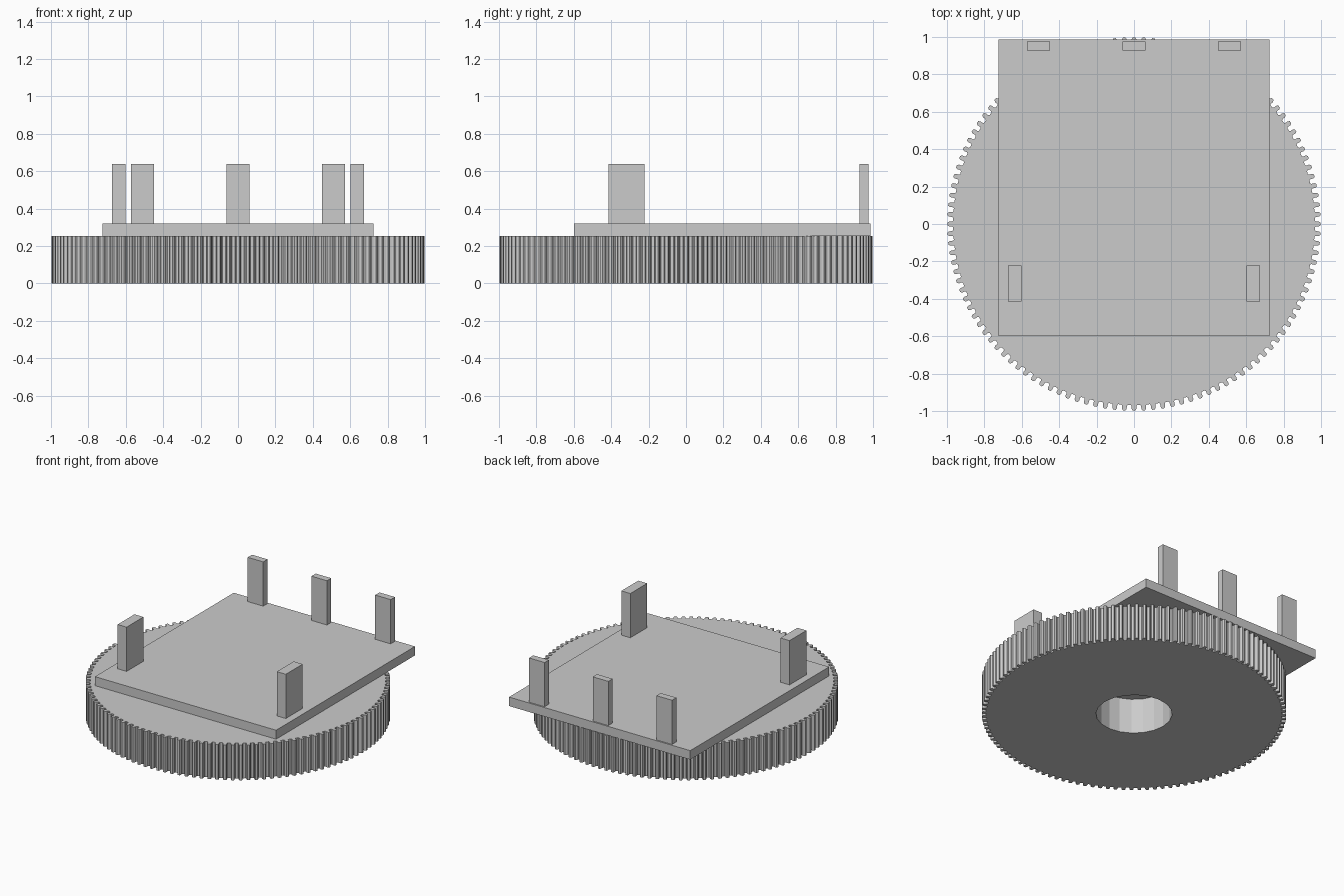
import bpy, bmesh
from math import sin, cos, tau

if "Cube" in bpy.data.objects:
    bpy.data.objects.remove(bpy.data.objects["Cube"], do_unlink=True)

grey = bpy.data.materials.new("plain grey")
grey.use_nodes = True
COLOUR = (0.6, 0.6, 0.6, 1)
grey.diffuse_color = COLOUR
grey.node_tree.nodes["Principled BSDF"].inputs["Base Color"].default_value = COLOUR

GEAR_TOP, PLATE_TOP, POST_TOP = 0.255, 0.32, 0.64
TEETH, BORE_SIDES, BORE_RADIUS = 120, 20, 0.25


def add_object(name, bm):
    bmesh.ops.recalc_face_normals(bm, faces=bm.faces)
    mesh = bpy.data.meshes.new(name)
    bm.to_mesh(mesh)
    bm.free()
    mesh.materials.append(grey)
    obj = bpy.data.objects.new(name, mesh)
    bpy.context.collection.objects.link(obj)
    return obj


def box(name, x0, x1, y0, y1, z0, z1):
    bm = bmesh.new()
    bmesh.ops.create_cube(bm, size=1)
    for v in bm.verts:
        v.co.x = x1 if v.co.x > 0 else x0
        v.co.y = y1 if v.co.y > 0 else y0
        v.co.z = z1 if v.co.z > 0 else z0
    return add_object(name, bm)


# Gear outline: one rounded tooth repeated round the rim (pitch fraction, radius)
tooth = [(-0.34, 0.967), (-0.24, 0.973), (-0.25, 0.988), (-0.14, 0.998),
         (0.14, 0.998), (0.25, 0.988), (0.24, 0.973), (0.34, 0.967)]
rim = [(r * sin(tau * (i + t) / TEETH), r * cos(tau * (i + t) / TEETH))
       for i in range(TEETH) for t, r in tooth]
bore = [(BORE_RADIUS * cos(tau * i / BORE_SIDES), BORE_RADIUS * sin(tau * i / BORE_SIDES))
        for i in range(BORE_SIDES)]

# Toothed wheel with a round bore: fill the ring, then extrude it upward
bm = bmesh.new()
edges = []
for loop in (rim, bore):
    verts = [bm.verts.new((x, y, 0)) for x, y in loop]
    edges += [bm.edges.new((a, b)) for a, b in zip(verts, verts[1:] + verts[:1])]
bmesh.ops.triangle_fill(bm, edges=edges, use_beauty=True)
raised = bmesh.ops.extrude_face_region(bm, geom=bm.faces[:], use_keep_orig=True)["geom"]
bmesh.ops.translate(bm, vec=(0, 0, GEAR_TOP),
                    verts=[g for g in raised if isinstance(g, bmesh.types.BMVert)])
add_object("toothed_wheel", bm)

# Square platform overhanging the back
box("platform", -0.725, 0.725, -0.60, 0.987, GEAR_TOP, PLATE_TOP)

# Three thin posts along the back edge
for side, x in (("right", -0.51), ("middle", 0), ("left", 0.51)):
    box("back_post_" + side, x - 0.062, x + 0.062, 0.928, 0.977, PLATE_TOP, POST_TOP)

# Two side posts near the front
for side, x in (("right", -0.637), ("left", 0.637)):
    box("front_post_" + side, x - 0.036, x + 0.036, -0.415, -0.222, PLATE_TOP, POST_TOP)
